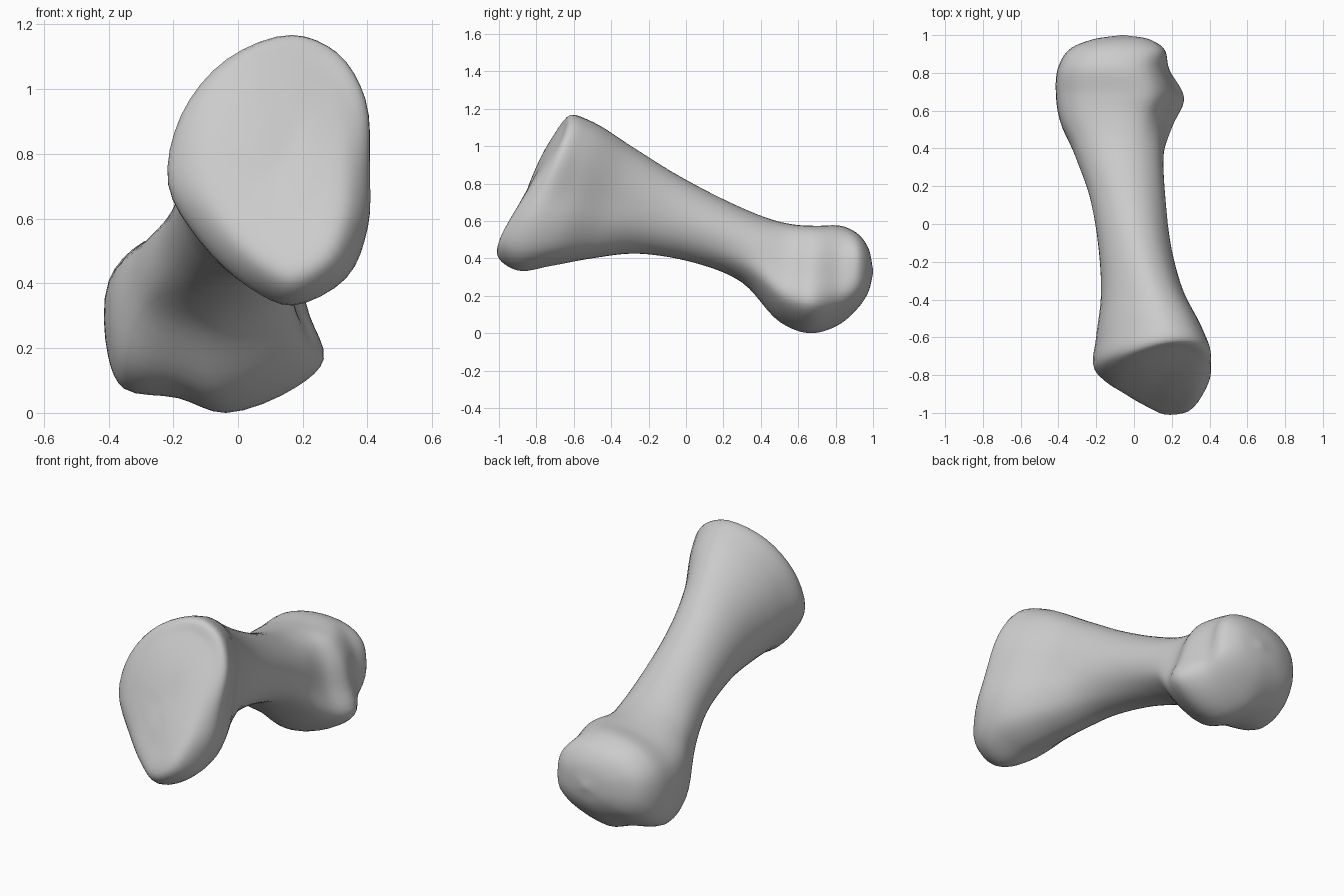
import bpy, bmesh
from math import sin, cos, radians
from mathutils import Vector

if "Cube" in bpy.data.objects:
    bpy.data.objects.remove(bpy.data.objects["Cube"])

# Unit outlines (x, z), clockwise from the top: joint face, flare behind it,
# round shaft, knobbly head and rounded end
BASE = [(.23, 1), (.68, .87), (.96, .53), (1, 0), (.97, -.41), (.74, -.8),
        (.23, -1), (-.19, -.87), (-.68, -.52), (-1, -.1), (-.87, .41), (-.42, .82)]
FLARE = [(.15, 1), (.58, .85), (.82, .5), (.92, 0), (1, -.45), (.84, -.82),
         (.23, -1), (-.25, -.88), (-.75, -.56), (-1, -.14), (-.87, .41), (-.42, .82)]
SHAFT = [(sin(radians(30 * i)), cos(radians(30 * i))) for i in range(12)]
HEAD = [(0, 1), (.48, .92), (.72, .58), (.87, .05), (1, -.42), (.75, -.72),
        (.1, -1), (-.33, -.84), (-.84, -.74), (-.98, -.42), (-.98, .42), (-.66, .82)]
END = [(0, 1), (.6, .88), (.92, .55), (1, 0), (.9, -.5), (.58, -.85),
       (.05, -1), (-.4, -.9), (-.82, -.62), (-1, -.2), (-.92, .42), (-.55, .85)]
OUTLINES = [BASE, FLARE, SHAFT, HEAD, END]


def ring(mix, y, lean, left, right, low, high, twist=0):
    """One cross-section: blended outline fitted to a box, leaned and twisted in y."""
    k = int(mix)
    points = []
    for a, b in zip(OUTLINES[k], OUTLINES[k + 1]):
        u, v = Vector(a).lerp(Vector(b), mix - k)
        z = v * (high - low) / 2
        points.append(Vector(((left + right) / 2 + u * (right - left) / 2,
                              y + lean * z + twist * u * v, (low + high) / 2 + z)))
    return points


def spline(p0, p1, p2, p3, f):
    """Centripetal curve between p1 and p2."""
    p = [p0, p1, p2, p3]
    t = [0]
    for a, b in zip(p, p[1:]):
        t.append(t[-1] + max((b - a).length, 1e-4) ** .5)
    x = t[1] + (t[2] - t[1]) * f
    for level in (1, 2):
        p = [p[i].lerp(p[i + 1], (x - t[i]) / (t[i + level] - t[i]))
             for i in range(len(p) - 1)]
    return p[0].lerp(p[1], f)


def refine(points, steps, closed):
    n = len(points)
    out = []
    for i in range(n if closed else n - 1):
        if closed:
            q = [points[(i + d) % n] for d in (-1, 0, 1, 2)]
        else:
            q = [points[i - 1] if i else points[0] * 2 - points[1], points[i], points[i + 1],
                 points[i + 2] if i + 2 < n else points[-1] * 2 - points[-2]]
        out += [spline(*q, s / steps) for s in range(steps)]
    return out if closed else out + [points[-1]]


# Sections from the joint face at the front to the rounded head at the back
stations = [
    ring(0, -.85, .47, .11, .13, .75, .77),
    ring(0, -.85, .47, 0, .24, .58, .95, .02),
    ring(0, -.835, .47, -.12, .345, .415, 1.1, .05),
    ring(0, -.76, .31, -.21, .405, .335, 1.165, .05),
    ring(.6, -.61, .27, -.2, .39, .36, 1.13, .03),
    ring(1.3, -.39, .38, -.175, .285, .4, .99),
    ring(1.8, -.15, .5, -.185, .205, .425, .845),
    ring(2, .15, .5, -.235, .165, .37, .7),
    ring(2.3, .375, .44, -.315, .165, .27, .61),
    ring(2.9, .54, .15, -.385, .21, .06, .58),
    ring(3, .675, .06, -.405, .265, 0, .573),
    ring(3.4, .82, .04, -.4, .195, .04, .573),
    ring(3.8, .92, 0, -.345, .17, .135, .53),
    ring(3.9, .975, 0, -.225, .09, .22, .455),
    ring(3.9, 1, 0, -.07, -.05, .32, .34),
]
lines = [refine(list(line), 6, False) for line in zip(*stations)]
rings = [refine(list(r), 4, True) for r in zip(*lines)]

# Skin the sections into one closed surface
bm = bmesh.new()
loops = [[bm.verts.new(p) for p in r] for r in rings]
for a, b in zip(loops, loops[1:]):
    for i in range(len(a)):
        j = (i + 1) % len(a)
        bm.faces.new((a[i], a[j], b[j], b[i]))
bm.faces.new(loops[0])
bm.faces.new(loops[-1])
bmesh.ops.recalc_face_normals(bm, faces=bm.faces)
mesh = bpy.data.meshes.new("bone")
bm.to_mesh(mesh)
bm.free()
bone = bpy.data.objects.new("bone", mesh)
bpy.context.collection.objects.link(bone)

# Plain grey surface
grey = bpy.data.materials.new("light grey")
grey.use_nodes = True
grey.diffuse_color = (.6, .6, .6, 1)
grey.node_tree.nodes["Principled BSDF"].inputs["Base Color"].default_value = (.6, .6, .6, 1)
mesh.materials.append(grey)

bpy.context.view_layer.objects.active = bone
bone.select_set(True)
bpy.ops.object.shade_smooth_by_angle(angle=radians(50))
